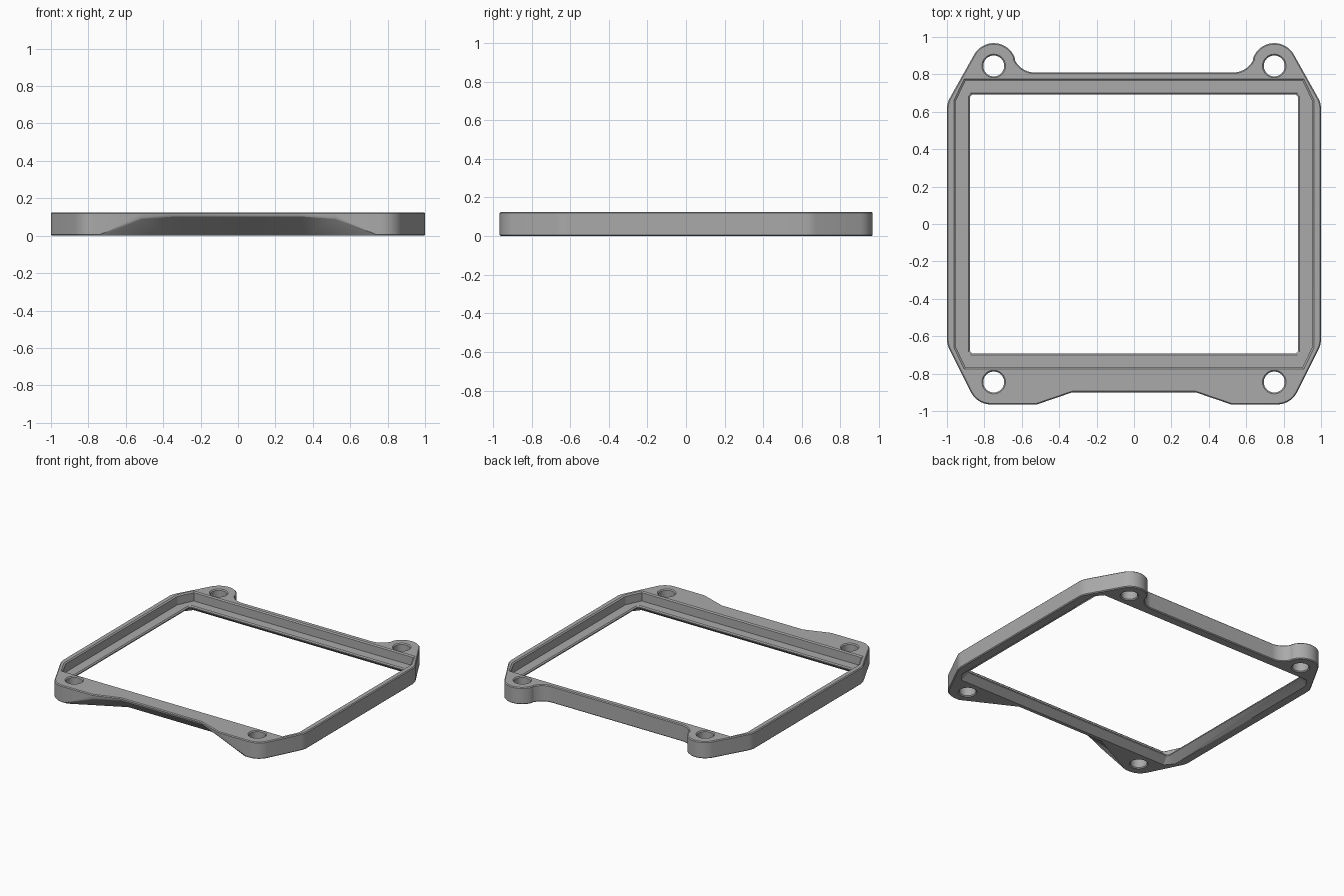
import bpy, bmesh
from math import cos, sin, radians, pi

default = bpy.data.objects.get("Cube")
if default:
    bpy.data.objects.remove(default, do_unlink=True)

HEIGHT = 0.125
HOLE_X, HOLE_Y = 0.75, 0.845

grey = bpy.data.materials.new("plain_grey")
grey.use_nodes = True
grey.diffuse_color = (0.4, 0.4, 0.4, 1)
grey.node_tree.nodes["Principled BSDF"].inputs["Base Color"].default_value = (0.4, 0.4, 0.4, 1)


def arc(cx, cy, r, start, end, steps=10):
    angles = [radians(start + (end - start) * i / steps) for i in range(steps + 1)]
    return [(cx + r * cos(a), cy + r * sin(a)) for a in angles]


def make_object(name, bm):
    bmesh.ops.recalc_face_normals(bm, faces=bm.faces)
    mesh = bpy.data.meshes.new(name)
    bm.to_mesh(mesh)
    bm.free()
    mesh.materials.append(grey)
    obj = bpy.data.objects.new(name, mesh)
    bpy.context.collection.objects.link(obj)
    return obj


def loft(name, rings):
    """Closed solid through (outline, z) rings with equal point counts."""
    bm = bmesh.new()
    loops = [[bm.verts.new((x, y, z)) for x, y in pts] for pts, z in rings]
    for low, high in zip(loops, loops[1:]):
        for i in range(len(low)):
            j = (i + 1) % len(low)
            bm.faces.new((low[i], low[j], high[j], high[i]))
    bm.faces.new(loops[0])
    bm.faces.new(loops[-1])
    return make_object(name, bm)


def chamfered_rect(w, d, cx, cy):
    corner = [(w, d - cy), (w - cx, d)]
    right = [(x, -y) for x, y in reversed(corner)] + corner
    return right + [(-x, -y) for x, y in right]


def apply_modifier(obj, mod):
    bpy.context.view_layer.objects.active = obj
    bpy.ops.object.modifier_apply(modifier=mod.name)


def cut(obj, cutter):
    mod = obj.modifiers.new("cut", 'BOOLEAN')
    mod.operation, mod.solver, mod.object = 'DIFFERENCE', 'EXACT', cutter
    apply_modifier(obj, mod)
    bpy.data.objects.remove(cutter, do_unlink=True)


# Outer body: right half of the outline, then mirrored
half = [(0.33, -0.90), (0.52, -0.965)]
half += arc(0.765, -0.845, 0.12, -90, -28)
half += arc(0.88, -0.615, 0.12, -28, 0, 5)
half += arc(0.88, 0.615, 0.12, 0, 28, 5)
half += arc(HOLE_X, 0.847, 0.12, 28, 160, 16)
half += arc(0.53, 0.93, 0.12, -20, -90)[1:]
outline = half + [(-x, y) for x, y in reversed(half)]
frame = loft("mounting_frame", [(outline, 0), (outline, HEIGHT)])

# Sloped relief beneath the front edge
bm = bmesh.new()
for s in (-1, 1):
    for x, y, z in ((0.74, -0.965, 0), (0.36, -0.77, 0), (0.52, -0.965, 0.09), (0.33, -0.90, 0.107)):
        bm.verts.new((s * x, y, z))
        bm.verts.new((s * x, -1.1, z))
        if z == 0:
            bm.verts.new((s * x, y, -0.05))
            bm.verts.new((s * x, -1.1, -0.05))
hull = bmesh.ops.convex_hull(bm, input=bm.verts)
unused = [v for v in bm.verts if not v.link_faces]
bmesh.ops.delete(bm, geom=unused, context='VERTS')
cut(frame, make_object("front_relief", bm))

# Small chamfer around the outside
bevel = frame.modifiers.new("edge_chamfer", 'BEVEL')
bevel.width, bevel.segments = 0.006, 1
bevel.limit_method, bevel.angle_limit = 'ANGLE', radians(50)
apply_modifier(frame, bevel)

# Window: flared underside, thin lip, ledge and upper pocket
bottom = chamfered_rect(0.935, 0.745, 0.05, 0.06)
lip = chamfered_rect(0.878, 0.692, 0.012, 0.012)
lip_top = chamfered_rect(0.886, 0.70, 0.012, 0.012)
pocket = chamfered_rect(0.955, 0.768, 0.055, 0.115)
pocket_top = chamfered_rect(0.963, 0.776, 0.055, 0.115)
cut(frame, loft("window", [
    (bottom, -0.02), (bottom, 0), (lip, 0.04), (lip, 0.048), (lip_top, 0.055),
    (pocket, 0.0551), (pocket, HEIGHT - 0.008), (pocket_top, HEIGHT), (pocket_top, HEIGHT + 0.02)]))

# Four screw holes with chamfered rims
for sx in (-1, 1):
    for sy in (-1, 1):
        wide, bore = [arc(sx * HOLE_X, sy * HOLE_Y, r, 0, 351, 39) for r in (0.063, 0.056)]
        cut(frame, loft("screw_hole", [
            (wide, -0.02), (wide, 0), (bore, 0.007), (bore, HEIGHT - 0.007),
            (wide, HEIGHT), (wide, HEIGHT + 0.02)]))

# Shading
bpy.ops.object.select_all(action='DESELECT')
frame.select_set(True)
bpy.context.view_layer.objects.active = frame
bpy.ops.object.shade_smooth_by_angle(angle=radians(25))
